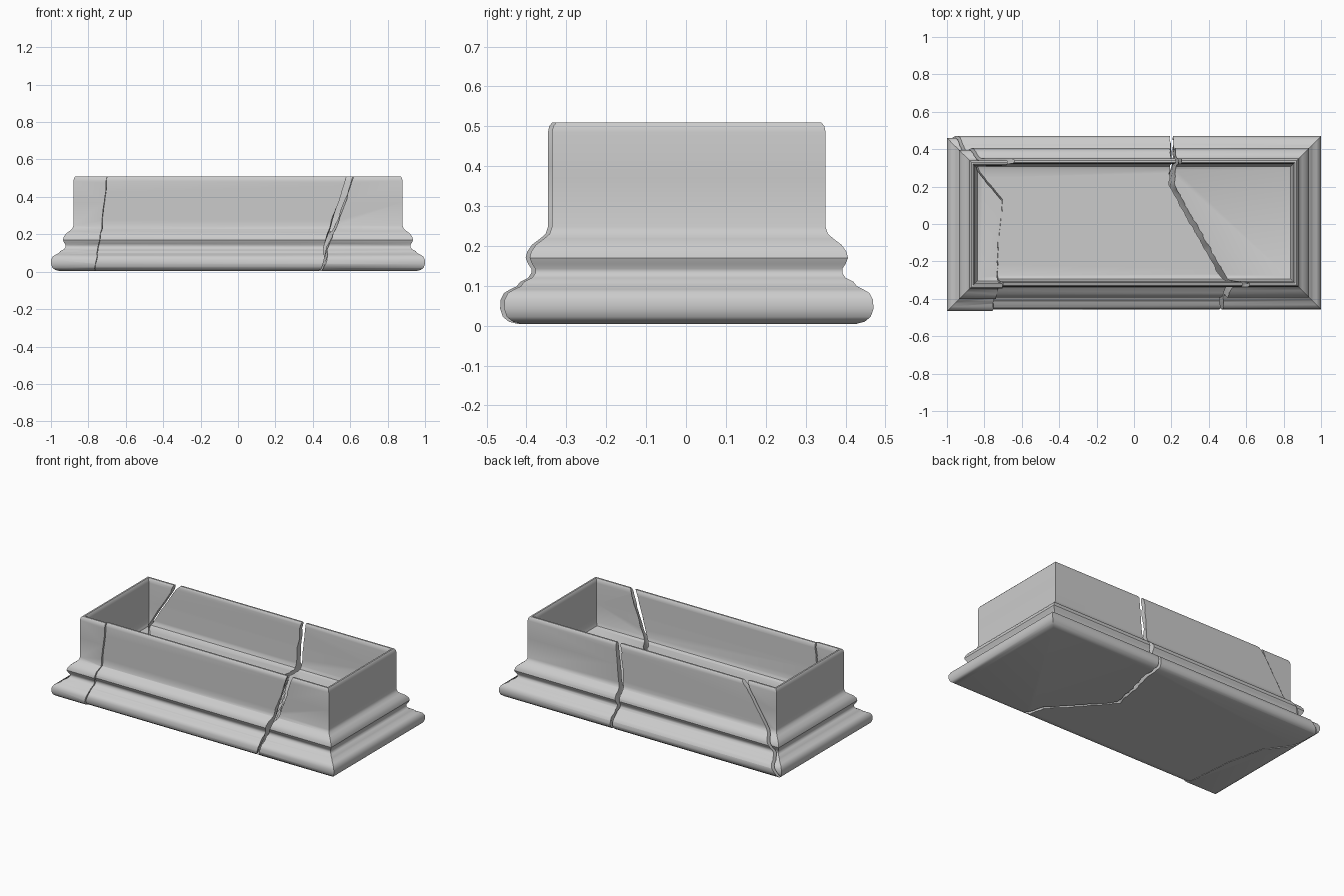
import bpy, bmesh, math, random

if "Cube" in bpy.data.objects:
    bpy.data.objects.remove(bpy.data.objects["Cube"])

WX, WY = 0.88, 0.343          # half size of the outer upper wall


def make_object(name, bm):
    bmesh.ops.recalc_face_normals(bm, faces=bm.faces)
    me = bpy.data.meshes.new(name)
    bm.to_mesh(me)
    bm.free()
    ob = bpy.data.objects.new(name, me)
    bpy.context.collection.objects.link(ob)
    return ob


# Moulded trough: (offset from wall, z) from the underside, over the rim, to the inner floor
profile = [(0.075, 0.004), (0.098, 0.010), (0.113, 0.022), (0.120, 0.042), (0.119, 0.065),
           (0.110, 0.082), (0.095, 0.091), (0.078, 0.099), (0.070, 0.110), (0.050, 0.120),
           (0.042, 0.132), (0.042, 0.143), (0.050, 0.155), (0.056, 0.170), (0.052, 0.186),
           (0.040, 0.203), (0.020, 0.218), (0.006, 0.230), (0.000, 0.248), (0.000, 0.370),
           (0.000, 0.485), (-0.003, 0.500), (-0.010, 0.509), (-0.020, 0.509), (-0.026, 0.500),
           (-0.028, 0.480), (-0.030, 0.350), (-0.034, 0.235), (-0.042, 0.215), (-0.060, 0.208)]


def make_trough():
    bm = bmesh.new()
    rings = []
    for d, z in profile:
        x, y = WX + d, WY + d
        rings.append([bm.verts.new((sx * x, sy * y, z))
                      for sx, sy in ((-1, -1), (1, -1), (1, 1), (-1, 1))])
    for a, b in zip(rings, rings[1:]):
        for i in range(4):
            j = (i + 1) % 4
            bm.faces.new((a[i], a[j], b[j], b[i]))
    bm.faces.new(rings[0][::-1])
    bm.faces.new(rings[-1])
    return make_object("trough_helper", bm)


# Crack surfaces: rows of (y, x at ground, x at floor level, x at rim)
main_crack = [(-0.60, 0.49, 0.505, 0.61), (-0.32, 0.41, 0.50, 0.60), (-0.15, 0.25, 0.41, 0.47),
              (0.0, 0.12, 0.33, 0.37), (0.2, 0.16, 0.205, 0.23), (0.35, 0.20, 0.21, 0.24),
              (0.60, 0.20, 0.195, 0.22)]
end_crack = [(-0.60, -0.75, -0.74, -0.70), (-0.10, -0.80, -0.72, -0.70), (0.12, -0.85, -0.69, -0.68),
             (0.30, -0.98, -0.84, -0.66), (0.60, -1.00, -0.85, -0.63)]
flat = lambda x: [(-0.6, x, x, x), (0.6, x, x, x)]
NY, NZ = 49, 15


def crack_grid(rows, seed, rough, gap):
    """Grid of x, y, z points on a jagged crack; gap(y, z) moves it sideways."""
    rng = random.Random(seed)
    grid = []
    for i in range(NY):
        y = -0.6 + 1.2 * i / (NY - 1)
        k = next((k for k in range(len(rows) - 1) if y <= rows[k + 1][0]), len(rows) - 2)
        a, b = rows[k], rows[k + 1]
        f = (y - a[0]) / (b[0] - a[0])
        x0, x1, x2 = (a[n] + (b[n] - a[n]) * f for n in (1, 2, 3))
        col = []
        for j in range(NZ):
            z = -0.05 + 0.65 * j / (NZ - 1)
            x = x0 + (x1 - x0) * z / 0.22 if z < 0.22 else x1 + (x2 - x1) * (z - 0.22) / 0.29
            col.append((x + rng.uniform(-rough, rough) + gap(y, z), y, z))
        grid.append(col)
    return grid


def fragment(name, body, left, right, shift_y):
    """Part of the trough between two crack grids."""
    bm = bmesh.new()
    L, R = ([[bm.verts.new(p) for p in col] for col in g] for g in (left, right))
    for g in (L, R):
        for i in range(NY - 1):
            for j in range(NZ - 1):
                bm.faces.new((g[i][j], g[i + 1][j], g[i + 1][j + 1], g[i][j + 1]))
    for i in range(NY - 1):
        for j in (0, NZ - 1):
            bm.faces.new((L[i][j], L[i + 1][j], R[i + 1][j], R[i][j]))
    for j in range(NZ - 1):
        for i in (0, NY - 1):
            bm.faces.new((L[i][j], L[i][j + 1], R[i][j + 1], R[i][j]))
    cutter = make_object(name + "_cutter", bm)
    ob = body.copy()
    ob.data = body.data.copy()
    ob.name = name
    bpy.context.collection.objects.link(ob)
    mod = ob.modifiers.new("break", 'BOOLEAN')
    mod.operation, mod.solver, mod.object = 'INTERSECT', 'EXACT', cutter
    bpy.ops.object.select_all(action='DESELECT')
    bpy.context.view_layer.objects.active = ob
    ob.select_set(True)
    bpy.ops.object.modifier_apply(modifier="break")
    for v in ob.data.vertices:
        v.co.y += shift_y
    bpy.ops.object.shade_smooth_by_angle(angle=math.radians(35))
    bpy.data.objects.remove(cutter, do_unlink=True)


# Half gap widths: the main break opens upward, the end break is nearly closed
def main_gap(y, z):
    return 0.009 + 0.010 * max(0, min(1, (z - 0.1) / 0.2))


def end_gap(y, z):
    return 0.001 + (0.006 + 0.012 * (z > 0.47) if y > 0.28 else 0)


def none(y, z):
    return 0


body = make_trough()
end_l = crack_grid(end_crack, 3, 0.004, lambda y, z: -end_gap(y, z))
end_r = crack_grid(end_crack, 3, 0.004, end_gap)
main_l = crack_grid(main_crack, 7, 0.006, lambda y, z: -main_gap(y, z))
main_r = crack_grid(main_crack, 8, 0.006, main_gap)

# Three broken pieces of the trough
fragment("left_end_piece", body, crack_grid(flat(-1.5), 1, 0, none), end_l, -0.003)
fragment("middle_piece", body, end_r, main_l, 0.007)
fragment("right_end_piece", body, main_r, crack_grid(flat(1.5), 1, 0, none), 0.007)
bpy.data.objects.remove(body, do_unlink=True)
